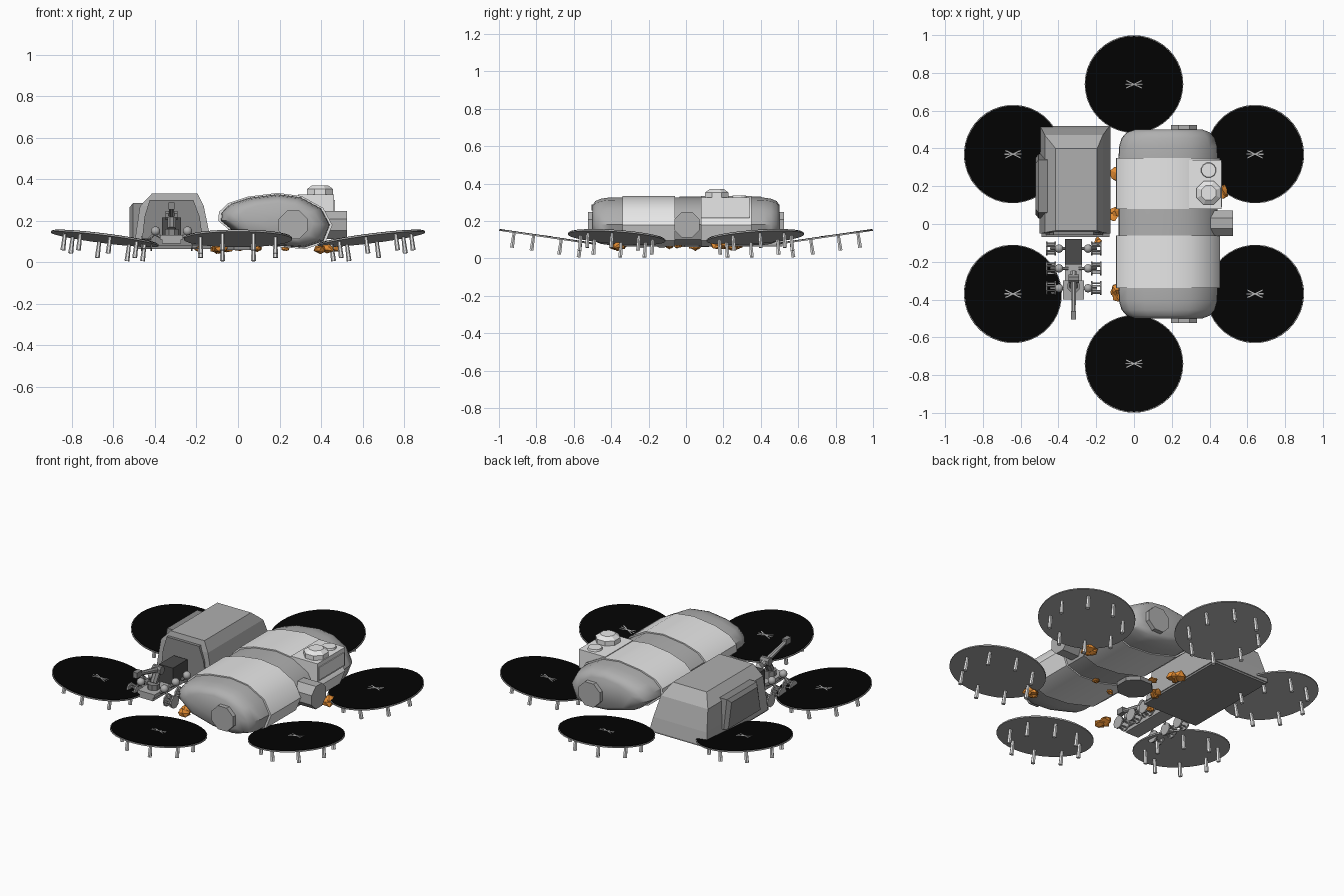
import bpy, bmesh, math, random
from mathutils import Vector, Matrix

random.seed(4)
if "Cube" in bpy.data.objects:
    bpy.data.objects.remove(bpy.data.objects["Cube"])


def material(name, r, g, b):
    m = bpy.data.materials.new(name)
    m.use_nodes = True
    m.diffuse_color = (r, g, b, 1)
    m.node_tree.nodes["Principled BSDF"].inputs["Base Color"].default_value = (r, g, b, 1)
    return m


light = material("light grey", 0.8, 0.8, 0.8)
mid = material("mid grey", 0.43, 0.43, 0.43)
dark = material("dark grey", 0.26, 0.26, 0.26)
charcoal = material("charcoal", 0.07, 0.07, 0.07)
black = material("panel black", 0.001, 0.001, 0.001)
orange = material("orange", 0.85, 0.29, 0.035)


def finish(name, bm, mat, smooth=False):
    bmesh.ops.recalc_face_normals(bm, faces=bm.faces)
    mesh = bpy.data.meshes.new(name)
    bm.to_mesh(mesh)
    bm.free()
    mesh.materials.append(mat)
    ob = bpy.data.objects.new(name, mesh)
    bpy.context.collection.objects.link(ob)
    if smooth:
        bpy.ops.object.select_all(action="DESELECT")
        ob.select_set(True)
        bpy.context.view_layer.objects.active = ob
        bpy.ops.object.shade_smooth_by_angle(angle=math.radians(40))
    return ob


def loft(name, rings, mat, smooth=False):
    bm = bmesh.new()
    rows = [[bm.verts.new(p) for p in ring] for ring in rings]
    n = len(rows[0])
    for a, b in zip(rows, rows[1:]):
        for i in range(n):
            bm.faces.new((a[i], a[(i + 1) % n], b[(i + 1) % n], b[i]))
    bm.faces.new(rows[0])
    bm.faces.new(rows[-1])
    return finish(name, bm, mat, smooth)


def add_rod(bm, a, b, r1, r2=None, sides=8):
    a, b = Vector(a), Vector(b)
    turn = (b - a).to_track_quat("Z", "Y").to_matrix().to_4x4()
    spin = Matrix.Rotation(math.pi / sides, 4, "Z")
    bmesh.ops.create_cone(bm, cap_ends=True, segments=sides, radius1=r1,
                          radius2=r1 if r2 is None else r2, depth=(b - a).length,
                          matrix=Matrix.Translation((a + b) / 2) @ turn @ spin)


def add_box(bm, lo, hi, matrix=Matrix()):
    lo, hi = Vector(lo), Vector(hi)
    bmesh.ops.create_cube(bm, size=1, matrix=matrix @ Matrix.Translation((lo + hi) / 2)
                          @ Matrix.Diagonal((*(hi - lo), 1)))


def rod(name, a, b, r, mat, r2=None, sides=8):
    bm = bmesh.new()
    add_rod(bm, a, b, r, r2, sides)
    return finish(name, bm, mat)


def box(name, lo, hi, mat):
    bm = bmesh.new()
    add_box(bm, lo, hi)
    return finish(name, bm, mat)


# Six tilted solar dishes, each on a ring of small legs
tilt = math.radians(8.3)
for k in range(6):
    heading = math.radians(30 + 60 * k)
    place = (Matrix.Rotation(heading, 4, "Z") @ Matrix.Translation((0.74, 0, 0.117))
             @ Matrix.Rotation(-tilt, 4, "Y"))
    parts = [("dish_base", mid, 0.261, 0.007, -0.0035), ("dish_panel", black, 0.257, 0.003, 0.0015)]
    for name, mat, r, depth, z in parts:
        bm = bmesh.new()
        bmesh.ops.create_cone(bm, cap_ends=True, segments=40, radius1=r, radius2=r, depth=depth,
                              matrix=place @ Matrix.Translation((0, 0, z)))
        finish(f"{name}_{k}", bm, mat)
    bm = bmesh.new()
    for j in range(3):
        bar = place @ Matrix.Rotation(-heading + (j - 1) * 0.45, 4, "Z")
        add_box(bm, (-0.045, -0.003, 0.002), (0.045, 0.003, 0.004), bar)
    finish(f"dish_hub_{k}", bm, mid)
    bm = bmesh.new()
    for j in range(8):
        a = math.tau * (j + 0.5) / 8
        top = Vector((0.195 * math.cos(a), 0.195 * math.sin(a), -0.006))
        add_rod(bm, place @ top, place @ (top - Vector((0, 0, 0.08))), 0.009, 0.012, 6)
    finish(f"dish_legs_{k}", bm, light)

# Long habitat tank with a leaning oval section
outline = [(-0.082, 0.20), (-0.078, 0.24), (-0.036, 0.28), (0.055, 0.31), (0.19, 0.327),
           (0.30, 0.313), (0.40, 0.258), (0.442, 0.18), (0.41, 0.10), (0.32, 0.07),
           (0.176, 0.08), (0.007, 0.125)]


def section(y, s):
    return [(0.19 + (x - 0.19) * s, y, 0.197 + (z - 0.197) * s) for x, z in outline]


ends = [(0.50, 0.68), (0.485, 0.84), (0.455, 0.94), (0.41, 0.99), (0.34, 1)]
loft("tank_body", [section(-y, s) for y, s in ends] + [section(y, s) for y, s in reversed(ends)],
     mid, True)
loft("tank_front_band", [section(-0.34, 1.05), section(-0.06, 1.05)], light, True)
loft("tank_back_band", [section(0.08, 1.05), section(0.35, 1.05)], light, True)

# Octagonal ports
for name, s in (("front", -1), ("back", 1)):
    rod(f"{name}_port", (0.265, 0.47 * s, 0.18), (0.265, 0.525 * s, 0.18), 0.075, mid)
rod("side_port", (0.38, 0.005, 0.18), (0.525, 0.005, 0.18), 0.073, mid)

# Roof hatch block with dome and small lid
box("hatch_block", (0.29, 0.08, 0.215), (0.462, 0.34, 0.325), light)
box("hatch_side_panel", (0.46, 0.09, 0.225), (0.467, 0.325, 0.30), light)
rod("dome_collar", (0.395, 0.165, 0.31), (0.395, 0.165, 0.352), 0.068, light)
rod("dome_cap", (0.395, 0.165, 0.352), (0.395, 0.165, 0.37), 0.068, light, 0.042)
rod("hatch_lid", (0.395, 0.285, 0.32), (0.395, 0.285, 0.336), 0.042, light, 0.038, 12)


# Garage pod with sloped walls
def rect(x0, x1, y0, y1, z):
    return [(x0, y0, z), (x1, y0, z), (x1, y1, z), (x0, y1, z)]


loft("pod_shell", [rect(-0.50, -0.125, -0.05, 0.52, 0.075), rect(-0.49, -0.14, -0.05, 0.505, 0.15),
                   rect(-0.472, -0.165, -0.045, 0.47, 0.27), rect(-0.415, -0.195, -0.035, 0.40, 0.33)],
     mid)
box("pod_floor", (-0.49, -0.07, 0.064), (-0.13, 0.515, 0.08), dark)
front = [(-0.465, 0.08), (-0.165, 0.08), (-0.185, 0.22), (-0.215, 0.3), (-0.425, 0.3), (-0.45, 0.22)]
loft("pod_door", [[(x, y, z) for x, z in front] for y in (-0.03, -0.058)], dark)
loft("pod_side_locker", [[(x, y, z) for y, z in ((0.03 + d, 0.12), (0.37 - d, 0.12),
                                               (0.34 - d, 0.285 - d), (0.06 + d, 0.285 - d))]
                         for x, d in ((-0.45, 0), (-0.505, 0), (-0.522, 0.02))], dark)

# Small rover with wheels and a raised arm
cx = -0.32
box("rover_chassis", (cx - 0.045, -0.40, 0.09), (cx + 0.045, -0.08, 0.115), mid)
box("rover_cabin", (cx - 0.045, -0.215, 0.115), (cx + 0.045, -0.08, 0.215), charcoal)
box("rover_deck", (cx - 0.055, -0.40, 0.11), (cx + 0.055, -0.30, 0.13), mid)
rod("arm_base", (cx, -0.33, 0.12), (cx, -0.33, 0.16), 0.035, dark)
rod("arm_post", (cx, -0.33, 0.16), (cx, -0.29, 0.225), 0.022, dark)
rod("arm_elbow", (cx - 0.028, -0.29, 0.225), (cx + 0.028, -0.29, 0.225), 0.024, dark)
rod("arm_boom", (cx, -0.25, 0.215), (cx, -0.49, 0.272), 0.017, mid, 0.011)
box("arm_tip", (cx - 0.014, -0.505, 0.255), (cx + 0.014, -0.46, 0.288), dark)
for row, y in enumerate((-0.13, -0.235, -0.34)):
    for side in (-1, 1):
        tag = f"{row}_{'left' if side > 0 else 'right'}"
        bm = bmesh.new()
        bmesh.ops.create_icosphere(bm, subdivisions=2, radius=0.023,
                                   matrix=Matrix.Translation((cx + side * 0.077, y, 0.15)))
        add_rod(bm, (cx + side * 0.03, y, 0.11), (cx + side * 0.085, y, 0.14), 0.009)
        add_rod(bm, (cx + side * 0.08, y, 0.14), (cx + side * 0.12, y, 0.1), 0.008)
        finish(f"wheel_strut_{tag}", bm, mid, True)
        # Open-frame wheel: two thin rims joined by rungs
        bm = bmesh.new()
        inner, outer = cx + side * 0.097, cx + side * 0.143
        for x in (inner, outer):
            add_rod(bm, (x - 0.004, y, 0.09), (x + 0.004, y, 0.09), 0.037, sides=10)
        for j in range(6):
            a = math.tau * j / 6
            ry, rz = y + 0.026 * math.cos(a), 0.09 + 0.026 * math.sin(a)
            add_rod(bm, (inner, ry, rz), (outer, ry, rz), 0.005, sides=5)
        finish(f"wheel_{tag}", bm, mid)

# Underside hub and orange rock clusters
rod("underside_hub", (0.02, 0.03, 0.06), (0.02, 0.03, 0.085), 0.1, dark)
rocks = [(-0.068, 0.27, 0.046), (-0.09, 0.05, 0.036), (-0.085, -0.36, 0.043), (0.462, 0.155, 0.048),
         (0.42, -0.36, 0.038), (0.23, -0.04, 0.02), (-0.19, -0.09, 0.022), (0.09, -0.08, 0.02),
         (0.0, 0.16, 0.022)]
for i, (x, y, r) in enumerate(rocks):
    bm = bmesh.new()
    for j in range(3):
        shift = Vector((random.uniform(-r, r), random.uniform(-r, r), random.uniform(-r, r) * 0.3)) * 0.6
        bmesh.ops.create_icosphere(bm, subdivisions=1, radius=r * random.uniform(0.6, 0.9),
                                   matrix=Matrix.Translation(Vector((x, y, 0.066)) + shift)
                                   @ Matrix.Diagonal((1, 1, 0.65, 1)))
    for v in bm.verts:
        v.co += Vector([random.uniform(-0.15, 0.15) * r for _ in range(3)])
    finish(f"orange_rocks_{i}", bm, orange)
